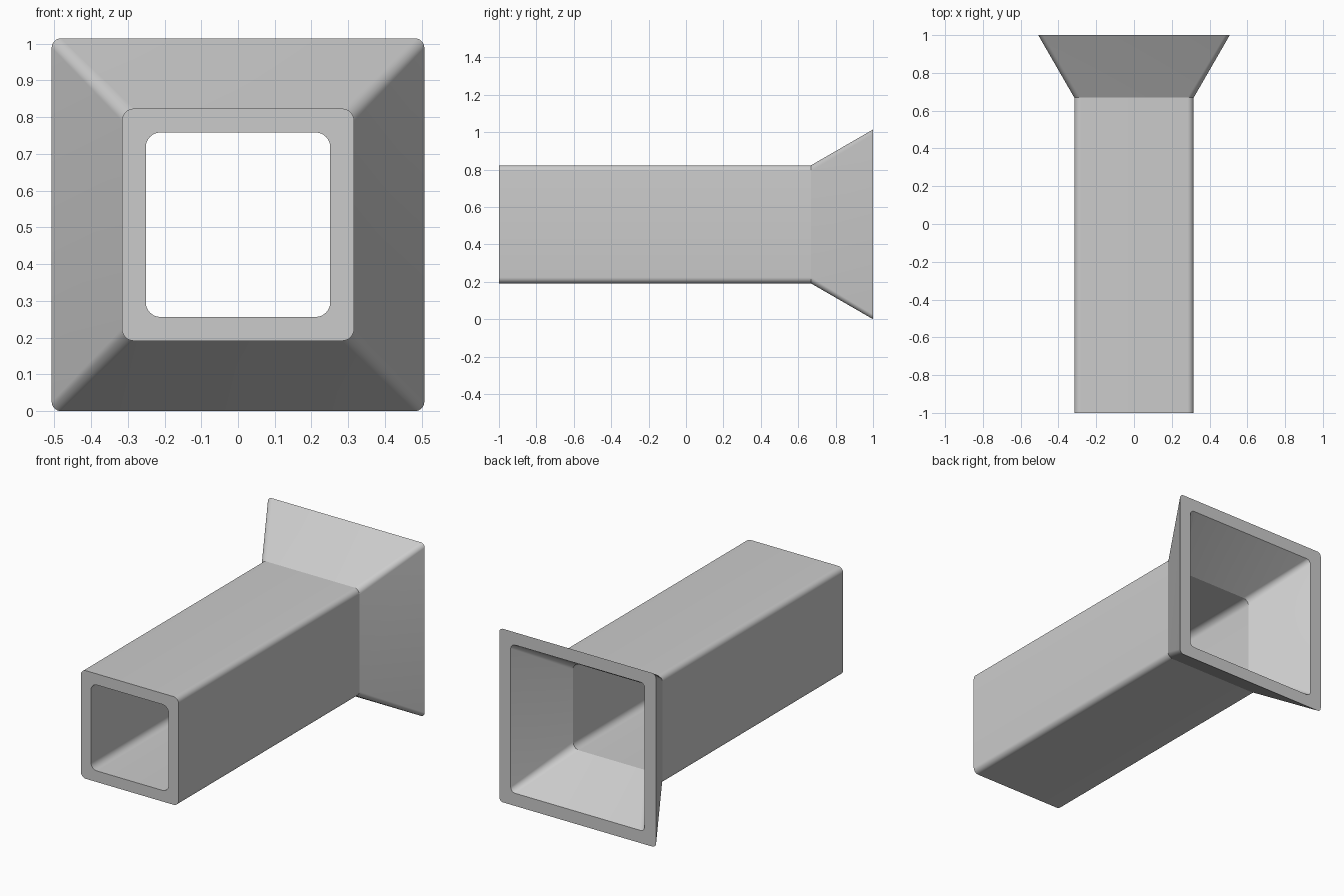
import bpy
import bmesh
from math import cos, sin, pi, radians

cube = bpy.data.objects.get("Cube")
if cube:
    bpy.data.objects.remove(cube, do_unlink=True)

CENTRE_Z = 0.507
CORNER_STEPS = 8

metal = bpy.data.materials.new("plain grey")
metal.use_nodes = True
grey = (0.6, 0.6, 0.6, 1)
metal.diffuse_color = grey
metal.node_tree.nodes["Principled BSDF"].inputs["Base Color"].default_value = grey


def rounded_square(bm, y, half, radius):
    """Ring of vertices around a rounded square lying in a plane of constant y."""
    ring = []
    for corner in range(4):
        mid = pi / 4 + corner * pi / 2
        cx = (half - radius) * (1 if cos(mid) > 0 else -1)
        cz = (half - radius) * (1 if sin(mid) > 0 else -1)
        for i in range(CORNER_STEPS + 1):
            a = corner * pi / 2 + i / CORNER_STEPS * pi / 2
            ring.append(bm.verts.new((cx + radius * cos(a), y,
                                      CENTRE_Z + cz + radius * sin(a))))
    return ring


# Wall section as (y, half width, corner radius): outside to the back, inside to the front
sections = [
    (-1.0, 0.316, 0.033),
    (0.669, 0.316, 0.033),
    (1.0, 0.507, 0.025),
    (1.0, 0.433, 0.028),
    (0.685, 0.251, 0.04),
    (-1.0, 0.251, 0.04),
]

# Square tube with a flared mouth, bridged into a closed shell
bm = bmesh.new()
rings = [rounded_square(bm, *s) for s in sections]
for ring, following in zip(rings, rings[1:] + rings[:1]):
    for i in range(len(ring)):
        j = (i + 1) % len(ring)
        bm.faces.new((ring[i], ring[j], following[j], following[i]))
bmesh.ops.recalc_face_normals(bm, faces=bm.faces)

mesh = bpy.data.meshes.new("flared_square_tube")
bm.to_mesh(mesh)
bm.free()
mesh.materials.append(metal)
tube = bpy.data.objects.new("flared_square_tube", mesh)
bpy.context.collection.objects.link(tube)

# Smooth corners, crisp rims and flare line
bpy.ops.object.select_all(action="DESELECT")
tube.select_set(True)
bpy.context.view_layer.objects.active = tube
bpy.ops.object.shade_smooth_by_angle(angle=radians(20))
